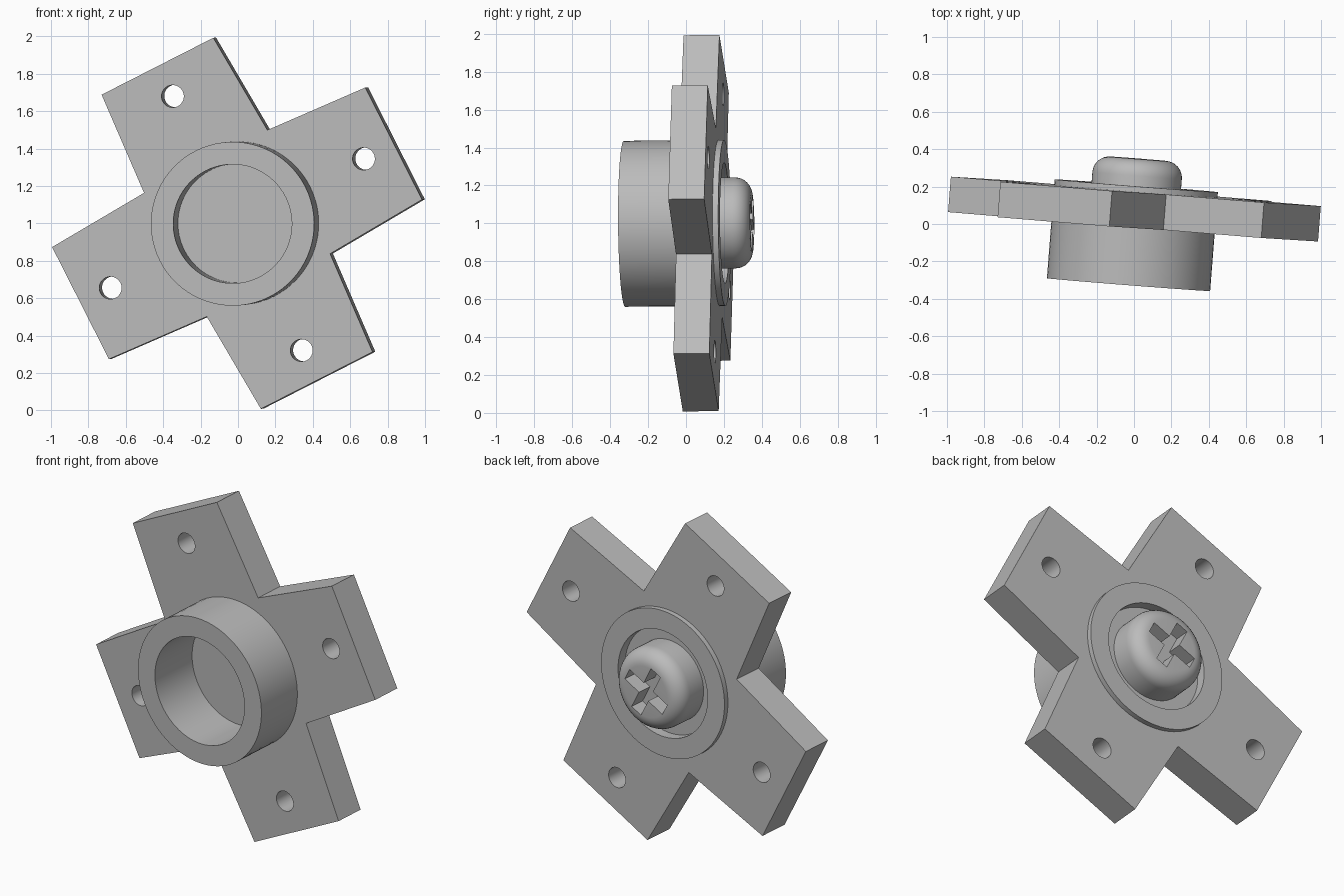
import bpy, bmesh, math
from mathutils import Vector, Matrix

cube = bpy.data.objects.get("Cube")
if cube:
    bpy.data.objects.remove(cube)

# One grey metal for the whole part
grey = bpy.data.materials.new("grey metal")
grey.use_nodes = True
grey.diffuse_color = (0.5, 0.5, 0.5, 1)
grey.node_tree.nodes["Principled BSDF"].inputs["Base Color"].default_value = (0.5, 0.5, 0.5, 1)

# Tilted frame: local z points to the back, local x along one arm
axis = Vector((0.0785, 1, 0.008)).normalized()
turn = math.radians(117)
arm = Vector((math.cos(turn), 0, math.sin(turn)))
arm = (arm - axis * arm.dot(axis)).normalized()
side = axis.cross(arm)
frame = Matrix.Translation((-0.005, -0.015, 1)) @ Matrix((arm, side, axis)).transposed().to_4x4()


def make(name, bm):
    bmesh.ops.remove_doubles(bm, verts=bm.verts, dist=1e-5)
    bmesh.ops.recalc_face_normals(bm, faces=bm.faces)
    mesh = bpy.data.meshes.new(name)
    bm.to_mesh(mesh)
    bm.free()
    mesh.materials.append(grey)
    obj = bpy.data.objects.new(name, mesh)
    bpy.context.collection.objects.link(obj)
    obj.matrix_world = frame
    return obj


def lathe(name, profile, steps=72):
    bm = bmesh.new()
    verts = [bm.verts.new((r, 0, z)) for r, z in profile]
    edges = [bm.edges.new(pair) for pair in zip(verts, verts[1:])]
    bmesh.ops.spin(bm, geom=verts + edges, cent=(0, 0, 0), axis=(0, 0, 1),
                   angle=math.tau, steps=steps)
    return make(name, bm)


def prism(name, outline, low, high):
    bm = bmesh.new()
    face = bm.faces.new([bm.verts.new((x, y, low)) for x, y in outline])
    top = bmesh.ops.extrude_face_region(bm, geom=[face])["geom"]
    bmesh.ops.translate(bm, vec=(0, 0, high - low),
                        verts=[v for v in top if isinstance(v, bmesh.types.BMVert)])
    return make(name, bm)


def circle(cx, cy, r, n):
    return [(cx + r * math.cos(math.tau * i / n), cy + r * math.sin(math.tau * i / n))
            for i in range(n)]


def four_fold(points):
    return [(x * c - y * s, x * s + y * c)
            for c, s in ((1, 0), (0, 1), (-1, 0), (0, -1)) for x, y in points]


def cut(obj, cutter):
    cutter.hide_render = True
    mod = obj.modifiers.new("cut", "BOOLEAN")
    mod.operation, mod.solver, mod.object = "DIFFERENCE", "EXACT", cutter
    bpy.context.view_layer.update()
    graph = bpy.context.evaluated_depsgraph_get()
    mesh = bpy.data.meshes.new_from_object(obj.evaluated_get(graph))
    obj.modifiers.clear()
    obj.data = mesh
    bpy.data.objects.remove(cutter)


# Four-armed plate, with arms narrowing slightly to their ends
plate = prism("cross_plate", four_fold([(0.942, -0.336), (0.942, 0.336), (0.371, 0.371)]), 0, 0.19)
cut(plate, prism("centre_cutter", circle(0, 0, 0.4, 72), -0.1, 0.3))
for x, y in four_fold([(0.762, 0)]):
    cut(plate, prism("hole_cutter", circle(x, y, 0.06, 32), -0.1, 0.3))

# Hub: open cup at the front, shallow recess and raised rim at the back
hub = lathe("hub_ring", [(0, 0.01), (0.318, 0.01), (0.318, -0.31), (0.438, -0.31),
                         (0.438, 0.22), (0.318, 0.22), (0.318, 0.16), (0, 0.16)])

# Rounded screw head with a cross slot
fillet = 0.09
curve = [(0.15 + fillet * math.cos(a), 0.275 + fillet * math.sin(a))
         for a in (math.pi / 2 * i / 8 for i in range(9))]
head = lathe("screw_head", [(0, 0.15), (0.24, 0.15)] + curve + [(0, 0.365)])
w = 0.037
cut(head, prism("slot_cutter", four_fold([(0.15, -w), (0.15, w), (w, w)]), 0.27, 0.5))

# Smooth the round walls, keep the edges crisp
for obj in (plate, hub, head):
    bpy.ops.object.select_all(action="DESELECT")
    obj.select_set(True)
    bpy.context.view_layer.objects.active = obj
    bpy.ops.object.shade_smooth_by_angle(angle=math.radians(30))
